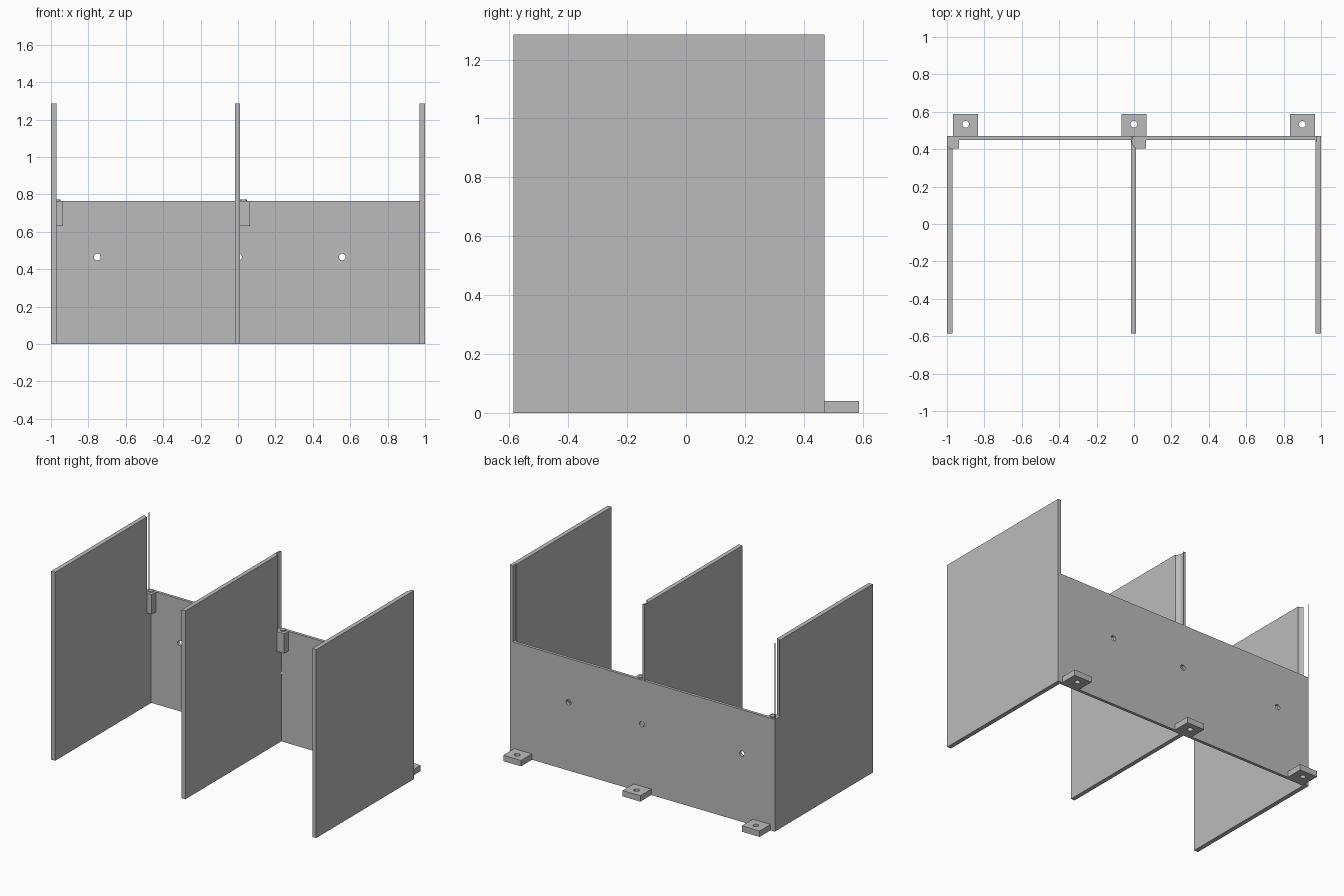
import bpy

if "Cube" in bpy.data.objects:
    bpy.data.objects.remove(bpy.data.objects["Cube"], do_unlink=True)

grey = bpy.data.materials.new("plain grey")
grey.use_nodes = True
COLOUR = (0.5, 0.5, 0.5, 1)
grey.diffuse_color = COLOUR
grey.node_tree.nodes["Principled BSDF"].inputs["Base Color"].default_value = COLOUR

BACK, PLATE_FRONT, FRONT = 0.47, 0.45, -0.585
TOP, PLATE_TOP = 1.285, 0.765
HINGE_Y = 0.443


def finish(name):
    obj = bpy.context.object
    obj.name = name
    obj.data.materials.append(grey)
    return obj


def box(name, x, y, z):
    """Box from (min, max) ranges on each axis."""
    bpy.ops.mesh.primitive_cube_add(size=1, location=[sum(r) / 2 for r in (x, y, z)])
    obj = bpy.context.object
    obj.scale = [r[1] - r[0] for r in (x, y, z)]
    bpy.ops.object.transform_apply(location=False, rotation=False, scale=True)
    return finish(name)


def rod(name, centre, radius, length, tilt=0):
    bpy.ops.mesh.primitive_cylinder_add(vertices=32, radius=radius, depth=length,
                                        location=centre, rotation=(tilt, 0, 0))
    return finish(name)


def cut(obj, cutter):
    cutter.hide_render = True
    mod = obj.modifiers.new("cut", "BOOLEAN")
    mod.operation = "DIFFERENCE"
    mod.solver = "EXACT"
    mod.object = cutter
    bpy.context.view_layer.objects.active = obj
    bpy.ops.object.modifier_apply(modifier=mod.name)
    bpy.data.objects.remove(cutter, do_unlink=True)


def smooth(obj):
    bpy.ops.object.select_all(action="DESELECT")
    obj.select_set(True)
    bpy.context.view_layer.objects.active = obj
    bpy.ops.object.shade_smooth_by_angle()


# Back plate with three through holes
plate = box("back_plate", (-1, 1), (PLATE_FRONT, BACK), (0, PLATE_TOP))
for x in (-0.752, 0.003, 0.557):
    cut(plate, rod("hole", (x, 0.46, 0.465), 0.018, 0.2, 1.5708))
smooth(plate)

# Upright dividers, rebated to seat the plate
dividers = {}
for name, x0, x1 in (("right_divider", -1, -0.97),
                     ("middle_divider", -0.017, 0.012),
                     ("left_divider", 0.97, 1)):
    dividers[name] = box(name, (x0, x1), (FRONT, BACK), (0, TOP))
    cut(dividers[name], box("rebate", (x0 - 0.1, x1 + 0.1),
                            (PLATE_FRONT, BACK + 0.1), (-0.1, PLATE_TOP)))

# Hinge blocks with pins, and the round clearance above each
for side, block_x, pin_x in (("right", (-1, -0.935), -0.967),
                             ("middle", (0, 0.065), 0.03)):
    box(side + "_hinge_block", block_x, (0.405, PLATE_FRONT), (0.63, PLATE_TOP))
    smooth(rod(side + "_hinge_pin", (pin_x, HINGE_Y, 0.74), 0.018, 0.064))
    divider = dividers[side + "_divider"]
    cut(divider, rod("clearance", (pin_x, HINGE_Y, PLATE_TOP + 0.5), 0.04, 1))
    smooth(divider)

# Shallow inner step on the left divider
cut(dividers["left_divider"], box("step", (0.9, 0.977), (0.44, 0.6), (PLATE_TOP, TOP + 0.1)))

# Mounting feet with screw holes
for name, x in (("right_foot", -0.9), ("middle_foot", 0), ("left_foot", 0.9)):
    foot = box(name, (x - 0.067, x + 0.067), (BACK, 0.588), (0, 0.04))
    cut(foot, rod("screw_hole", (x, 0.533, 0.02), 0.018, 0.2))
    smooth(foot)
